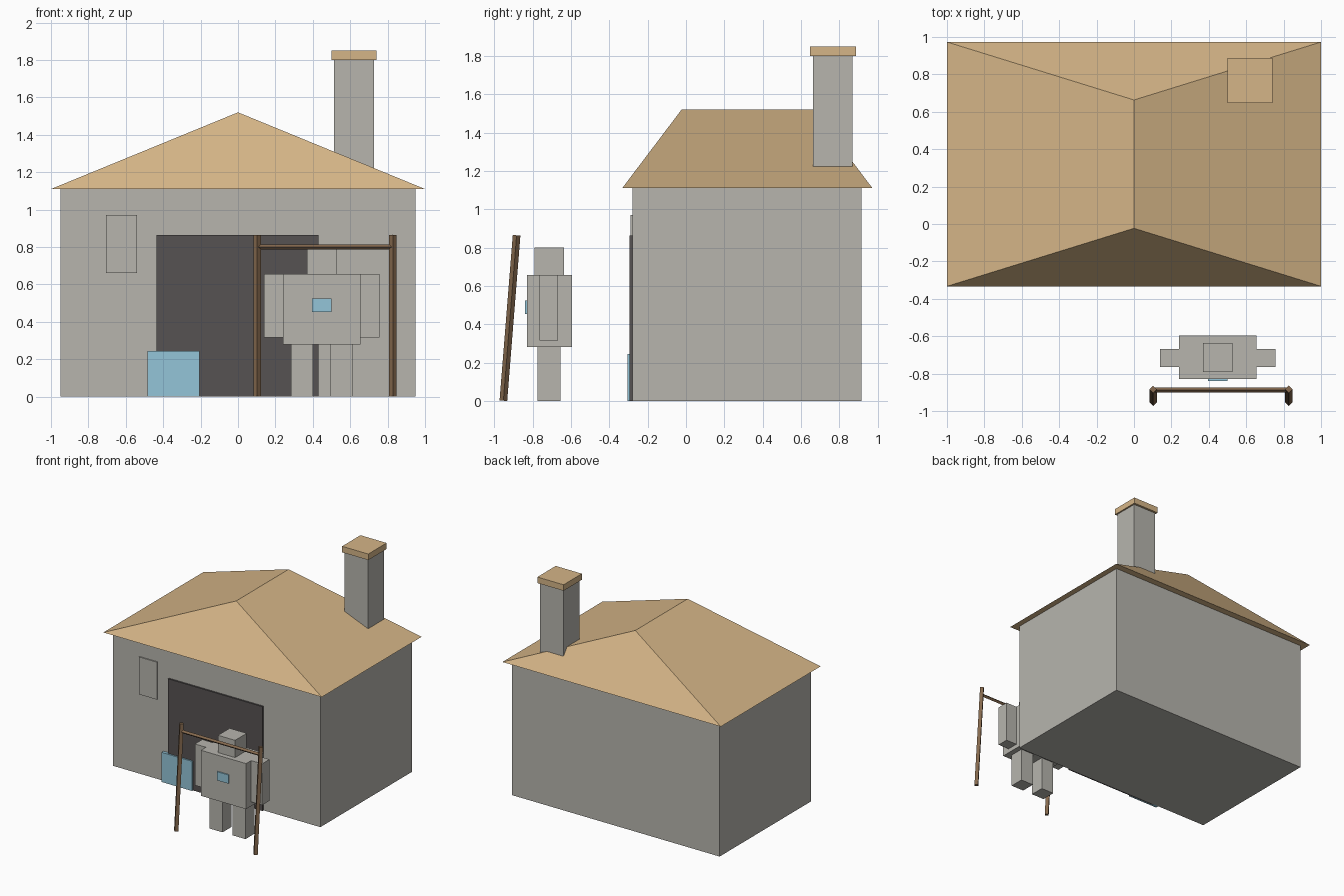
import bpy
import bmesh
from mathutils import Vector

if "Cube" in bpy.data.objects:
    bpy.data.objects.remove(bpy.data.objects["Cube"])


def material(name, r, g, b):
    """Flat colour from sRGB bytes, stored as linear."""
    lin = [((c / 255 + 0.055) / 1.055) ** 2.4 for c in (r, g, b)]
    m = bpy.data.materials.new(name)
    m.diffuse_color = (*lin, 1)
    m.use_nodes = True
    m.node_tree.nodes["Principled BSDF"].inputs["Base Color"].default_value = m.diffuse_color
    return m


STONE = material("grey stone", 183, 181, 174)
TAN = material("tan roof", 213, 181, 135)
DARK = material("dark opening", 86, 82, 82)
BLUE = material("pale blue", 148, 197, 216)
WOOD = material("brown wood", 132, 104, 77)


def finish(name, bm, mat):
    bmesh.ops.recalc_face_normals(bm, faces=bm.faces)
    mesh = bpy.data.meshes.new(name)
    bm.to_mesh(mesh)
    bm.free()
    mesh.materials.append(mat)
    obj = bpy.data.objects.new(name, mesh)
    bpy.context.collection.objects.link(obj)
    return obj


def box(name, mat, x, y, z):
    """Box from (min, max) ranges on each axis."""
    bm = bmesh.new()
    bmesh.ops.create_cube(bm, size=1)
    for v in bm.verts:
        v.co = [(r[0] + r[1]) / 2 + c * (r[1] - r[0]) for c, r in zip(v.co, (x, y, z))]
    return finish(name, bm, mat)


def rod(name, mat, a, b, radius):
    """Four-sided rod, corner forward, between two points."""
    a, b = Vector(a), Vector(b)
    axis = b - a
    bm = bmesh.new()
    bmesh.ops.create_cone(bm, cap_ends=True, segments=4, radius1=radius,
                          radius2=radius, depth=axis.length)
    # line one diagonal of the section up with the y-z plane
    side = Vector((1, 0, 0)) if abs(axis.x) < 0.01 else Vector((0, 1, 0))
    up = axis.normalized()
    other = up.cross(side).normalized()
    mid = (a + b) / 2
    for v in bm.verts:
        d = v.co.copy()
        v.co = mid + side * d.x + other * d.y + up * d.z
    return finish(name, bm, mat)


# House walls
box("house_walls", STONE, (-0.95, 0.95), (-0.28, 0.917), (0, 1.11))

# Hipped roof: eave rectangle rising to a ridge
bm = bmesh.new()
y0, y1, hip = -0.333, 0.973, 0.31
eave = [bm.verts.new((x, y, 1.11)) for x, y in ((-1, y0), (1, y0), (1, y1), (-1, y1))]
front, back = [bm.verts.new((0, y, 1.52)) for y in (y0 + hip, y1 - hip)]
for face in (eave, (eave[0], eave[1], front), (eave[2], eave[3], back),
             (eave[1], eave[2], back, front), (eave[3], eave[0], front, back)):
    bm.faces.new(face)
finish("hipped_roof", bm, TAN)

# Chimney
box("chimney_stack", STONE, (0.513, 0.727), (0.662, 0.869), (1.15, 1.80))
box("chimney_cap", TAN, (0.50, 0.74), (0.647, 0.887), (1.80, 1.85))

# Plates on the front wall
box("doorway", DARK, (-0.435, 0.43), (-0.294, -0.28), (0, 0.863))
box("wall_panel", STONE, (-0.705, -0.54), (-0.289, -0.28), (0.66, 0.97))
box("blue_panel", BLUE, (-0.485, -0.205), (-0.306, -0.28), (0, 0.245))

# Blocky figure, mirrored about its own centre line
CX = 0.448
box("figure_torso", STONE, (CX - 0.207, CX + 0.207), (-0.83, -0.595), (0.28, 0.657))
box("figure_head", STONE, (CX - 0.078, CX + 0.078), (-0.79, -0.637), (0.657, 0.80))
box("figure_chest_plate", BLUE, (CX - 0.052, CX + 0.052), (-0.84, -0.83), (0.453, 0.525))
for side, s in (("left", -1), ("right", 1)):
    box("figure_arm_" + side, STONE, sorted((CX + s * 0.207, CX + s * 0.308)),
        (-0.764, -0.667), (0.315, 0.657))
    box("figure_leg_" + side, STONE, sorted((CX + s * 0.046, CX + s * 0.164)),
        (-0.776, -0.656), (0, 0.28))

# Leaning wooden frame in front of the figure
for side, x in (("left", 0.102), ("right", 0.828)):
    rod("frame_post_" + side, WOOD, (x, -0.953, 0.001), (x, -0.884, 0.864), 0.02)
rod("frame_crossbar", WOOD, (0.102, -0.888, 0.80), (0.828, -0.888, 0.80), 0.014)
